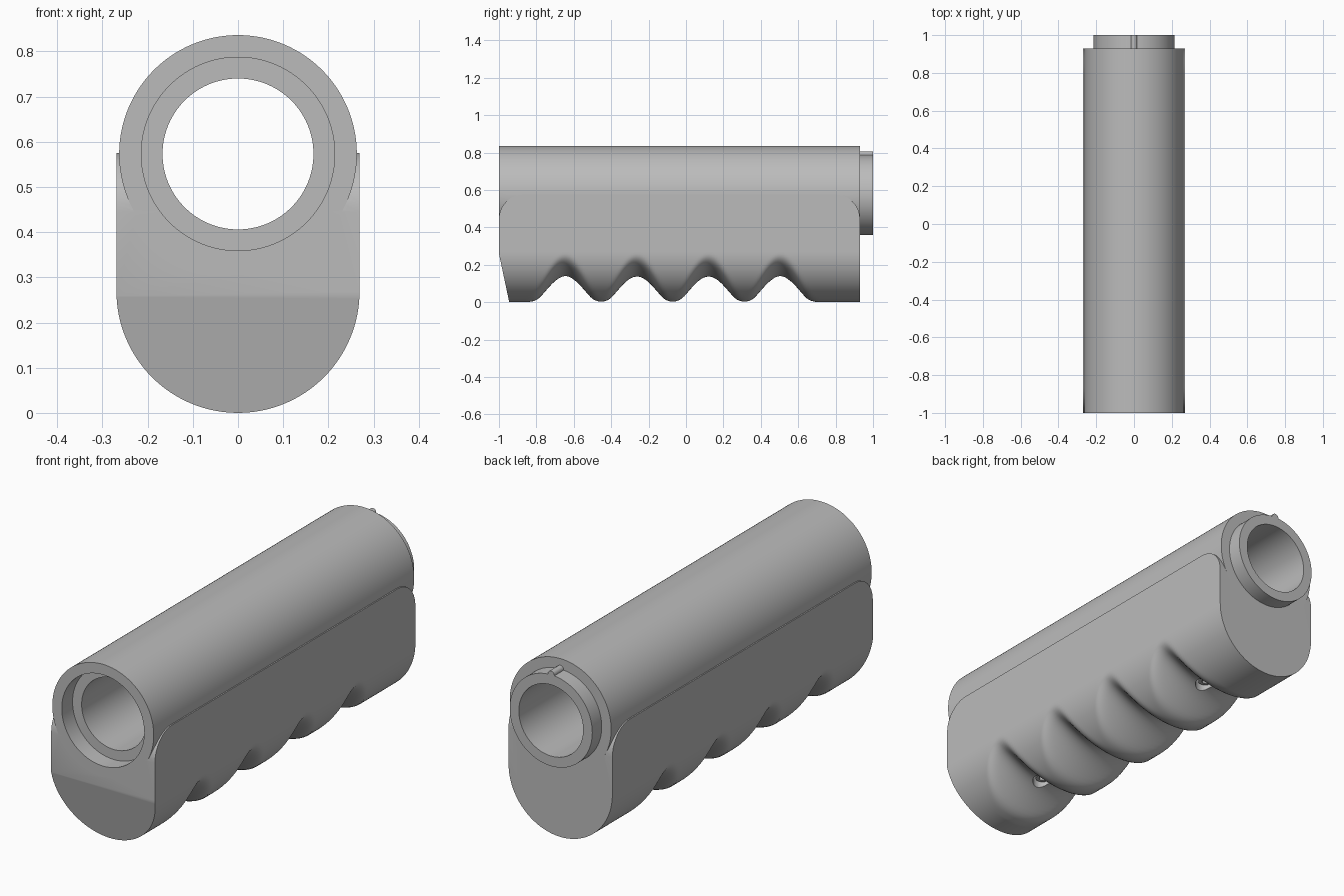
import bpy, bmesh, math
from mathutils import Matrix, Vector

cube = bpy.data.objects.get("Cube")
if cube:
    bpy.data.objects.remove(cube, do_unlink=True)

FRONT, REAR = -1.0, 0.93
HALF = 0.269          # half width of the grip and radius of its underside
AXIS = 0.573          # height of the barrel axis
CORNER = 0.13         # rounding of the upper grip corners
GROOVES = [-0.645, -0.262, 0.121, 0.504]

grey = bpy.data.materials.new("plain grey")
grey.use_nodes = True
colour = (0.5, 0.5, 0.5, 1)
grey.diffuse_color = colour
grey.node_tree.nodes["Principled BSDF"].inputs["Base Color"].default_value = colour


def make_object(name, bm):
    bmesh.ops.recalc_face_normals(bm, faces=bm.faces)
    mesh = bpy.data.meshes.new(name)
    bm.to_mesh(mesh)
    bm.free()
    mesh.materials.append(grey)
    obj = bpy.data.objects.new(name, mesh)
    bpy.context.collection.objects.link(obj)
    return obj


def rod(name, radius, start, end, along, sides=96):
    """Cylinder between two points along the y or z axis."""
    start, end = Vector(start), Vector(end)
    turn = Matrix.Rotation(math.pi / 2, 4, "X") if along == "y" else Matrix()
    bm = bmesh.new()
    bmesh.ops.create_cone(bm, cap_ends=True, segments=sides, radius1=radius,
                          radius2=radius, depth=(end - start).length,
                          matrix=Matrix.Translation((start + end) / 2) @ turn)
    return make_object(name, bm)


def activate(obj):
    bpy.ops.object.select_all(action="DESELECT")
    obj.select_set(True)
    bpy.context.view_layer.objects.active = obj


def combine(target, tool, operation):
    activate(target)
    mod = target.modifiers.new("combine", "BOOLEAN")
    mod.object, mod.operation, mod.solver = tool, operation, "EXACT"
    bpy.ops.object.modifier_apply(modifier=mod.name)
    bpy.data.objects.remove(tool, do_unlink=True)


def smooth(obj):
    activate(obj)
    bpy.ops.object.shade_smooth_by_angle(angle=math.radians(32))


def groove_radius(y):
    """Distance from the barrel axis to the finger groove surface."""
    d = min(abs(y - c) for c in GROOVES) / 0.1915
    if d >= 1:
        return 0.6
    wave = (0.5 + 0.5 * math.cos(math.pi * d)) ** 0.85
    return 0.584 - 0.148 * wave


def section(y):
    """Cross-section of the grip at one station along its length."""
    inset = max(0, CORNER - min(y - FRONT, REAR - y))
    top = 0.575 - CORNER + math.sqrt(max(0, CORNER ** 2 - inset ** 2))
    reach, drop, blend = groove_radius(y), AXIS - HALF, 0.03
    points = [(-HALF, y, top)]
    steps = 64
    for i in range(steps + 1):
        a = math.pi * (i / steps - 0.5)
        c = math.cos(a)
        cut = -drop * c + math.sqrt((drop * c) ** 2 + reach ** 2 - drop ** 2)
        soft = max(blend - abs(cut - HALF), 0) ** 2 / (4 * blend)
        r = min(min(cut, HALF) - soft, HALF)
        points.append((r * math.sin(a), y, HALF - r * c))
    points.append((HALF, y, top))
    return points


# Grip: lofted along its length, with finger grooves underneath
arc = [CORNER * (1 - math.cos(math.pi / 2 * i / 10)) for i in range(11)]
span = REAR - FRONT - 2 * CORNER
stations = [FRONT + a for a in arc]
stations += [FRONT + CORNER + span * i / 130 for i in range(1, 130)]
stations += [REAR - a for a in reversed(arc)]
bm = bmesh.new()
rings = [[bm.verts.new(p) for p in section(y)] for y in stations]
for a, b in zip(rings, rings[1:]):
    for i in range(len(a)):
        j = (i + 1) % len(a)
        bm.faces.new((a[i], a[j], b[j], b[i]))
bm.faces.new(rings[0])
bm.faces.new(rings[-1])
# Slanted lower front
bmesh.ops.bisect_plane(bm, geom=bm.verts[:] + bm.edges[:] + bm.faces[:],
                       plane_co=(0, FRONT, 0.259), plane_no=(0, -0.259, -0.055),
                       clear_outer=True)
bmesh.ops.holes_fill(bm, edges=bm.edges[:], sides=0)
body = make_object("grip_and_barrel", bm)

# Barrel, rear spigot and locating pin
combine(body, rod("barrel", 0.263, (0, FRONT, AXIS), (0, REAR, AXIS), "y", 128), "UNION")
combine(body, rod("spigot", 0.214, (0, 0.8, AXIS), (0, 1, AXIS), "y", 128), "UNION")
combine(body, rod("pin", 0.017, (0, 0.88, 0.788), (0, 1, 0.788), "y", 24), "UNION")

# Through bore and front socket
combine(body, rod("bore", 0.167, (0, -1.2, AXIS), (0, 1.2, AXIS), "y"), "DIFFERENCE")
combine(body, rod("socket", 0.214, (0, -1.2, AXIS), (0, -0.92, AXIS), "y", 128), "DIFFERENCE")

# Screws sunk into the first and last grooves
for label, y in (("front", GROOVES[0]), ("rear", GROOVES[-1])):
    combine(body, rod("hole", 0.045, (0, y, 0.02), (0, y, 0.2), "z", 32), "DIFFERENCE")
    screw = rod(label + "_screw", 0.032, (0, y, 0.145), (0, y, 0.21), "z", 32)
    combine(screw, rod("hex", 0.018, (0, y, 0.1), (0, y, 0.175), "z", 6), "DIFFERENCE")
    smooth(screw)
smooth(body)
